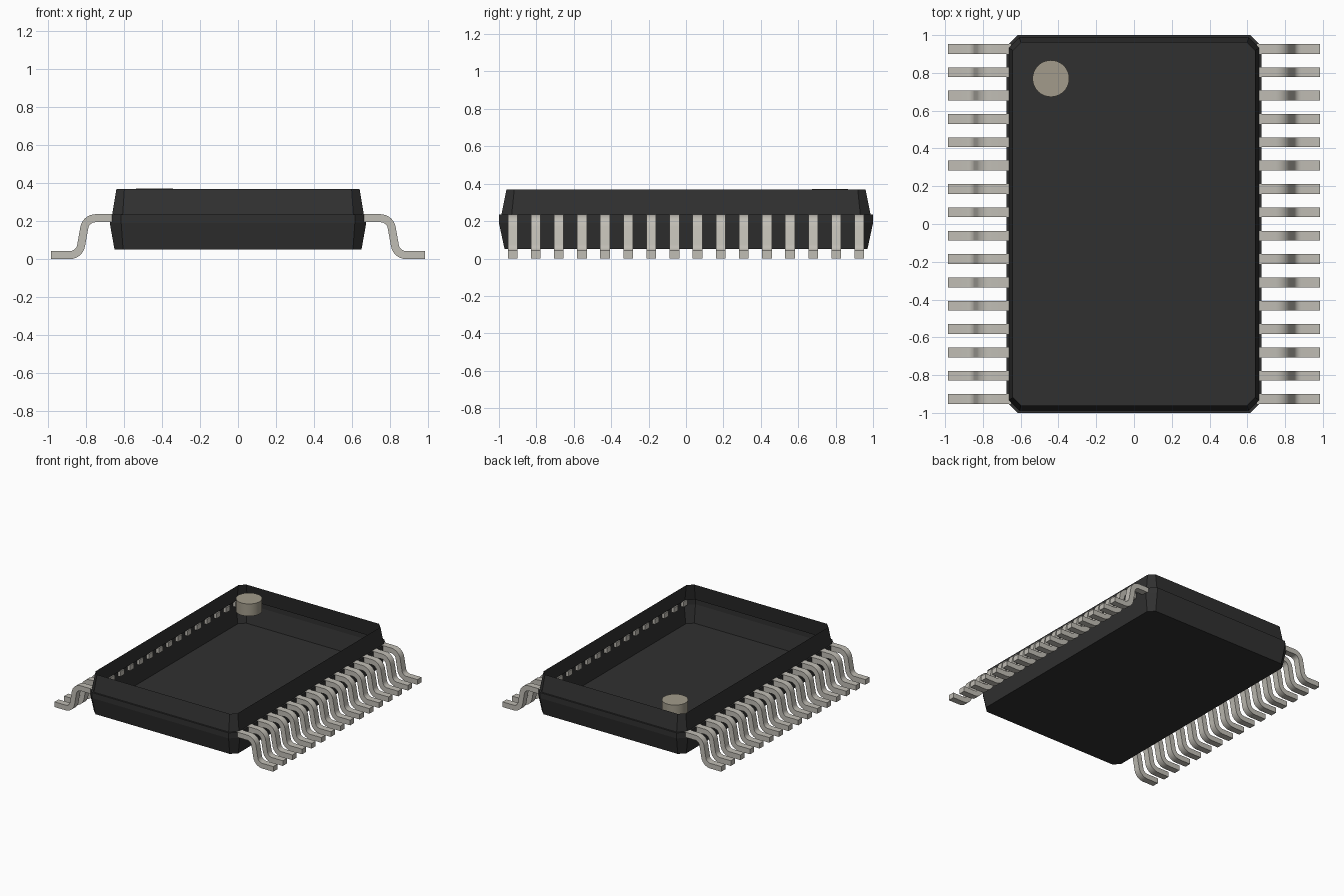
import bpy, bmesh, math
from mathutils import Vector

cube = bpy.data.objects.get("Cube")
if cube:
    bpy.data.objects.remove(cube, do_unlink=True)


def material(name, r, g, b):
    m = bpy.data.materials.new(name)
    m.use_nodes = True
    m.diffuse_color = (r, g, b, 1)
    m.node_tree.nodes["Principled BSDF"].inputs["Base Color"].default_value = (r, g, b, 1)
    return m


def finish(bm, name, mat, smooth=False):
    mesh = bpy.data.meshes.new(name)
    bm.to_mesh(mesh)
    bm.free()
    mesh.materials.append(mat)
    ob = bpy.data.objects.new(name, mesh)
    bpy.context.collection.objects.link(ob)
    if smooth:
        bpy.ops.object.select_all(action='DESELECT')
        ob.select_set(True)
        bpy.context.view_layer.objects.active = ob
        bpy.ops.object.shade_smooth_by_angle(angle=math.radians(35))
    return ob


black = material("black plastic", 0.03, 0.03, 0.03)
metal = material("tinned metal", 0.53, 0.51, 0.46)
tan = material("marker grey", 0.36, 0.33, 0.26)


# Package body: open-topped shell lofted through chamfered rectangles
def ring(bm, hx, hy, z, c):
    quarter = [(hx, hy - c), (hx - c, hy)]
    pts = quarter + [(-x, y) for x, y in reversed(quarter)]
    pts += [(-x, -y) for x, y in pts]
    return [bm.verts.new((x, y, z)) for x, y in pts]


bm = bmesh.new()
levels = [(0.65, 0.97, 0.05, 0.045), (0.675, 1.0, 0.19, 0.06), (0.675, 1.0, 0.235, 0.06),
          (0.662, 0.987, 0.235, 0.055), (0.64, 0.96, 0.37, 0.042)]
rings = [ring(bm, *lv) for lv in levels]
bm.faces.new(list(reversed(rings[0])))
for low, high in zip(rings, rings[1:]):
    for i in range(len(low)):
        j = (i + 1) % len(low)
        bm.faces.new((low[i], low[j], high[j], high[i]))
finish(bm, "package_body", black)

# Orientation marker disc
bm = bmesh.new()
bmesh.ops.create_cone(bm, cap_ends=True, segments=40, radius1=0.097, radius2=0.097, depth=0.1)
bmesh.ops.translate(bm, verts=bm.verts, vec=(-0.44, 0.77, 0.322))
finish(bm, "marker_disc", tan, True)


# Gull-wing lead: filleted centreline in x and z, thickened and extruded
def fillet(path, radius, steps=7):
    out = [path[0]]
    for a, b, c in zip(path, path[1:], path[2:]):
        u, v = (a - b).normalized(), (c - b).normalized()
        half = u.angle(v) / 2
        centre = b + (u + v).normalized() * radius / math.sin(half)
        p = b + u * radius / math.tan(half) - centre
        q = b + v * radius / math.tan(half) - centre
        for k in range(steps + 1):
            out.append(centre + p.slerp(q, k / steps).normalized() * radius)
    return out + [path[-1]]


THICK, WIDTH, COUNT, PITCH = 0.042, 0.052, 16, 0.1236
corners = [(0.652, 0.215), (0.80, 0.215), (0.835, 0.021), (0.985, 0.021)]
centre_line = fillet([Vector(p) for p in corners], 0.06)


def add_lead(bm, side, y):
    sections = []
    last = len(centre_line) - 1
    for i, p in enumerate(centre_line):
        t = (centre_line[min(i + 1, last)] - centre_line[max(i - 1, 0)]).normalized()
        if i in (0, last):
            t = Vector((1, 0))
        n = Vector((-t.y, t.x)) * THICK / 2
        a, b = p + n, p - n
        sections.append([bm.verts.new((side * q.x, y + w, q.y)) for q, w in
                         ((a, -WIDTH / 2), (a, WIDTH / 2), (b, WIDTH / 2), (b, -WIDTH / 2))])
    for s, e in zip(sections, sections[1:]):
        for k in range(4):
            m = (k + 1) % 4
            bm.faces.new((s[k], s[m], e[m], e[k]))
    bm.faces.new(sections[0])
    bm.faces.new(sections[-1])


for side, name in ((1, "left_leads"), (-1, "right_leads")):
    bm = bmesh.new()
    for i in range(COUNT):
        add_lead(bm, side, (i - (COUNT - 1) / 2) * PITCH)
    bmesh.ops.recalc_face_normals(bm, faces=bm.faces)
    finish(bm, name, metal, True)
